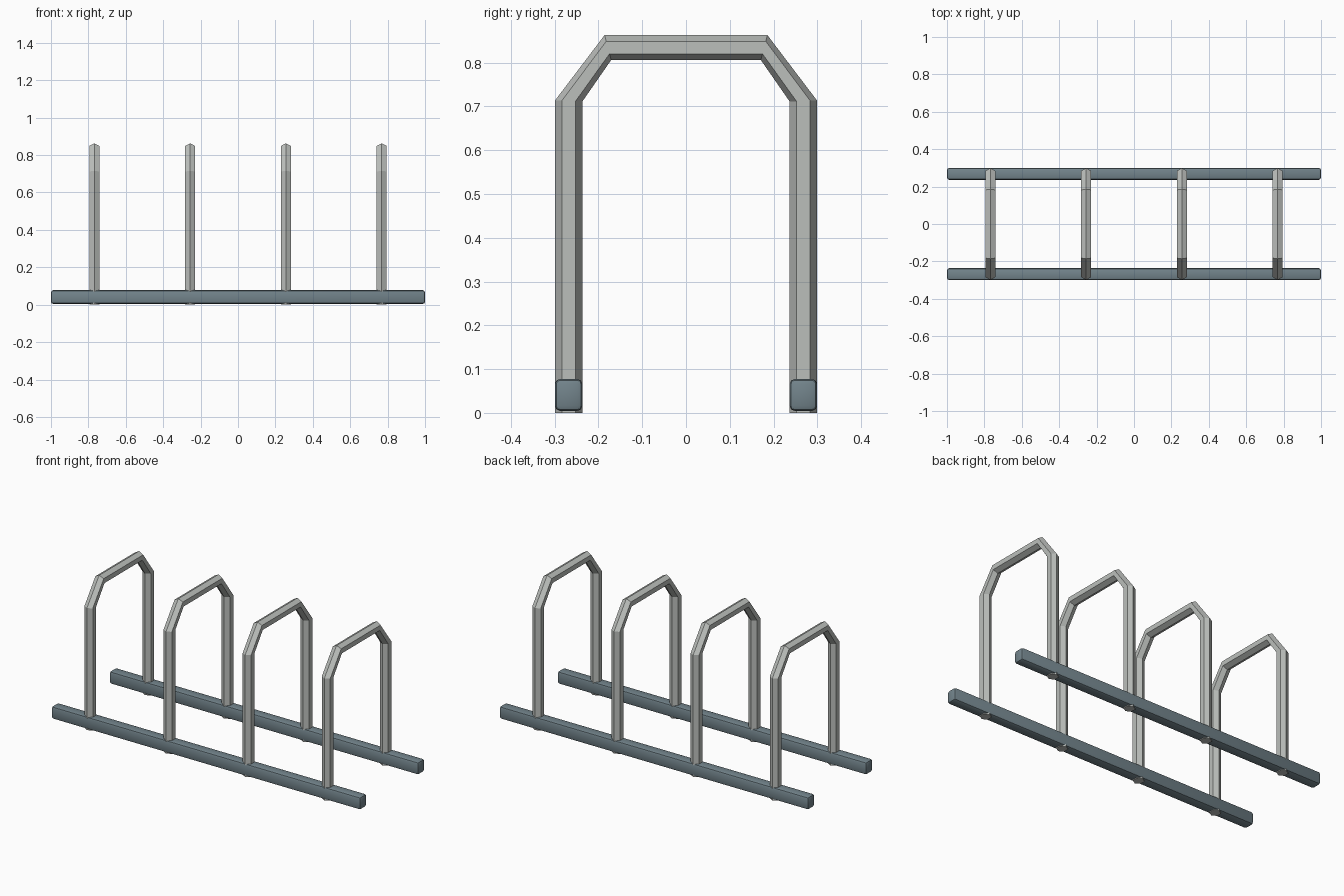
import bpy, bmesh, math
from mathutils import Vector

if "Cube" in bpy.data.objects:
    bpy.data.objects.remove(bpy.data.objects["Cube"])


def material(name, rgb):
    m = bpy.data.materials.new(name)
    m.diffuse_color = (*rgb, 1)
    m.use_nodes = True
    m.node_tree.nodes["Principled BSDF"].inputs["Base Color"].default_value = m.diffuse_color
    return m


STEEL = material("light_steel", (0.50, 0.52, 0.50))
RAIL = material("blue_grey", (0.17, 0.23, 0.26))


def finish(name, bm, mat):
    bmesh.ops.recalc_face_normals(bm, faces=bm.faces)
    mesh = bpy.data.meshes.new(name)
    bm.to_mesh(mesh)
    bm.free()
    mesh.materials.append(mat)
    ob = bpy.data.objects.new(name, mesh)
    bpy.context.collection.objects.link(ob)
    return ob


# Hoop path: outer and inner edge (y, z) of the hexagonal tube at each bend
half = [((0.299, 0.0), (0.237, 0.0)),
        ((0.299, 0.714), (0.237, 0.711)),
        ((0.186, 0.863), (0.171, 0.806))]
stations = half + [((-o[0], o[1]), (-i[0], i[1])) for o, i in reversed(half)]


def hoop(name, x):
    bm = bmesh.new()
    rings = []
    for o, i in stations:
        outer, inner = Vector((x, *o)), Vector((x, *i))
        mid, arm = (outer + inner) / 2, (outer - inner) / 2
        ring = []
        for k in range(6):
            a = k * math.pi / 3
            p = mid + arm * math.cos(a) + Vector((0.031 * math.sin(a), 0, 0))
            ring.append(bm.verts.new(p))
        rings.append(ring)
    for a, b in zip(rings, rings[1:]):
        for k in range(6):
            n = (k + 1) % 6
            bm.faces.new((a[k], a[n], b[n], b[k]))
    bm.faces.new(rings[0])
    bm.faces.new(rings[-1])
    return finish(name, bm, STEEL)


# Four hoops
for n in range(4):
    hoop(f"hoop_{n + 1}", -0.768 + n * 0.512)

# Two ground rails with rounded edges
for name, side in (("front_rail", -1), ("back_rail", 1)):
    bm = bmesh.new()
    bmesh.ops.create_cube(bm, size=1)
    for v in bm.verts:
        v.co = Vector((v.co.x * 2, v.co.y * 0.063 + side * 0.268,
                       v.co.z * 0.073 + 0.041))
    bmesh.ops.bevel(bm, geom=bm.edges[:], offset=0.012, segments=2,
                    profile=0.5, affect='EDGES')
    rail = finish(name, bm, RAIL)
    bpy.ops.object.select_all(action='DESELECT')
    rail.select_set(True)
    bpy.context.view_layer.objects.active = rail
    bpy.ops.object.shade_smooth_by_angle(angle=math.radians(30))
